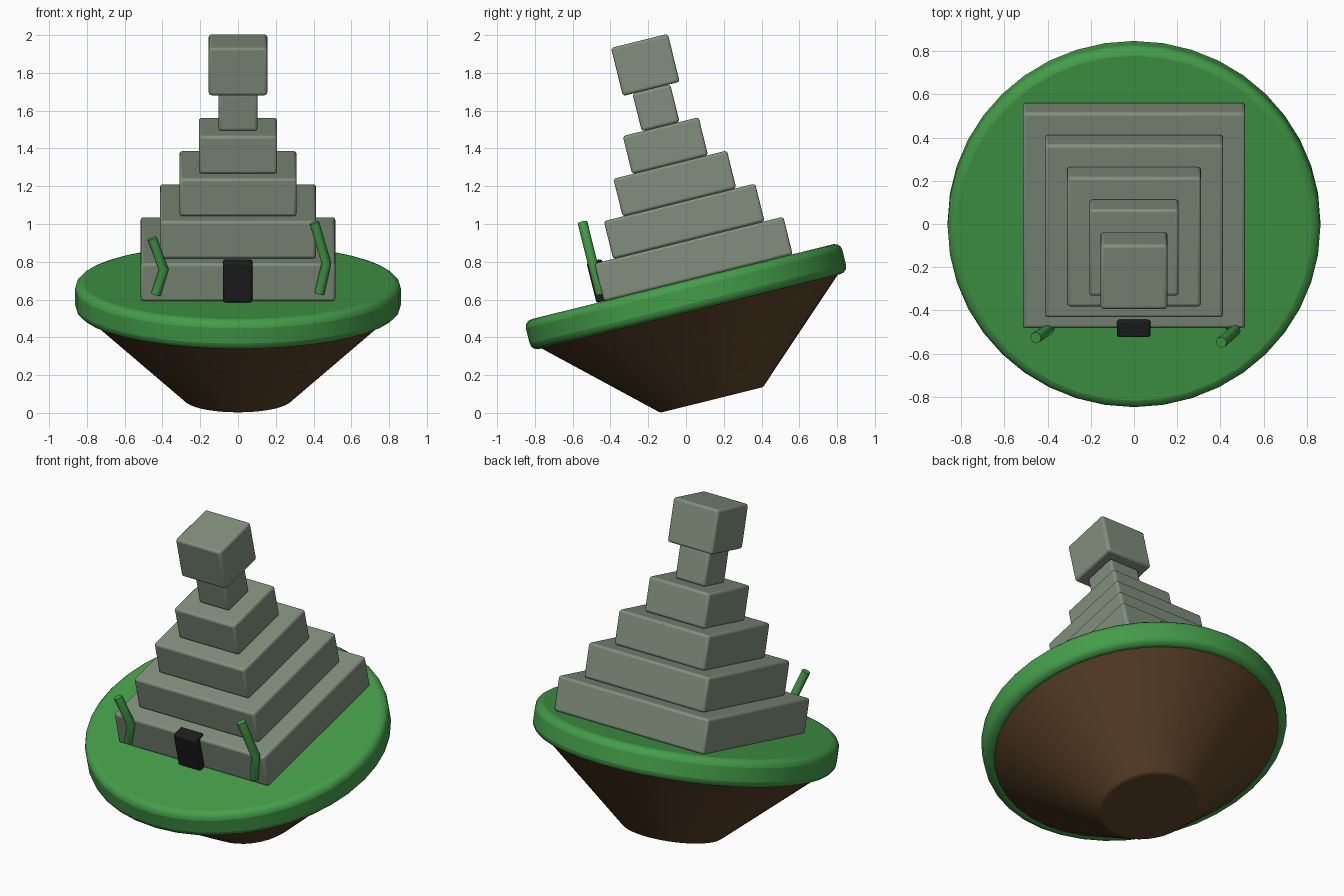
import bpy, bmesh, math
from mathutils import Matrix

if "Cube" in bpy.data.objects:
    bpy.data.objects.remove(bpy.data.objects["Cube"])

# Everything is built upright, then leaned back by one shared transform
TILT = Matrix.Translation((0, 0, 0.615)) @ Matrix.Rotation(math.radians(13.95), 4, 'X')


def material(name, rgb):
    m = bpy.data.materials.new(name)
    m.diffuse_color = (*rgb, 1)
    m.use_nodes = True
    m.node_tree.nodes["Principled BSDF"].inputs["Base Color"].default_value = m.diffuse_color
    return m


GRASS = material("grass green", (0.058, 0.34, 0.068))
STONE = material("grey green stone", (0.22, 0.275, 0.205))
EARTH = material("earth brown", (0.105, 0.053, 0.021))
BLACK = material("door black", (0.012, 0.012, 0.013))


def finish(name, bm, mat, bevel, segments=3):
    me = bpy.data.meshes.new(name)
    bm.to_mesh(me)
    bm.free()
    me.materials.append(mat)
    ob = bpy.data.objects.new(name, me)
    bpy.context.collection.objects.link(ob)
    ob.matrix_world = TILT
    bpy.ops.object.select_all(action='DESELECT')
    ob.select_set(True)
    bpy.context.view_layer.objects.active = ob
    if bevel:
        b = ob.modifiers.new("rounded edges", 'BEVEL')
        b.width, b.segments = bevel, segments
        b.limit_method, b.angle_limit = 'ANGLE', math.radians(35)
    bpy.ops.object.shade_smooth_by_angle(angle=math.radians(35))
    return ob


def box(name, mat, x, y, z, bevel):
    """Bevelled box from (min, max) ranges."""
    bm = bmesh.new()
    size = [b - a for a, b in (x, y, z)]
    mid = [(a + b) / 2 for a, b in (x, y, z)]
    bmesh.ops.create_cube(bm, size=1, matrix=Matrix.Translation(mid) @ Matrix.Diagonal((*size, 1)))
    return finish(name, bm, mat, bevel)


def cone(name, mat, r_low, r_high, z_low, z_high, bevel):
    bm = bmesh.new()
    bmesh.ops.create_cone(bm, cap_ends=True, segments=40, radius1=r_low, radius2=r_high,
                          depth=z_high - z_low,
                          matrix=Matrix.Translation((0, 0, (z_low + z_high) / 2)))
    return finish(name, bm, mat, bevel)


# Floating island
cone("island_earth", EARTH, 0.28, 0.815, -0.563, -0.075, 0.01)
cone("island_grass", GRASS, 0.863, 0.863, -0.081, 0.082, 0.04)

# Stepped pyramid with a neck and a top block, all on one axis
AXIS = 0.087
tiers = [("step_1", 0.515, 0.08, 0.287), ("step_2", 0.413, 0.287, 0.493),
         ("step_3", 0.31, 0.493, 0.699), ("step_4", 0.207, 0.699, 0.906),
         ("neck", 0.103, 0.906, 1.112), ("top_block", 0.155, 1.112, 1.374)]
for name, h, low, high in tiers:
    box(name, STONE, (-h, h), (AXIS - h, AXIS + h), (low, high), 0.015)

# Doorway
box("door", BLACK, (-0.079, 0.076), (-0.468, -0.385), (0.083, 0.302), 0.012)


def vine(name, points):
    """Bent stem following (x, z) points in front of the lowest step."""
    cu = bpy.data.curves.new(name, 'CURVE')
    cu.dimensions = '3D'
    cu.bevel_depth, cu.bevel_resolution = 0.026, 2
    cu.use_fill_caps = True
    sp = cu.splines.new('POLY')
    sp.points.add(len(points) - 1)
    for p, (x, z) in zip(sp.points, points):
        p.co = (x, -0.437, z, 1)
    cu.materials.append(GRASS)
    ob = bpy.data.objects.new(name, cu)
    bpy.context.collection.objects.link(ob)
    ob.matrix_world = TILT


# Two vines either side of the door
vine("left_vine", [(-0.435, 0.122), (-0.393, 0.256), (-0.455, 0.427)])
vine("right_vine", [(0.431, 0.126), (0.468, 0.293), (0.404, 0.513)])
